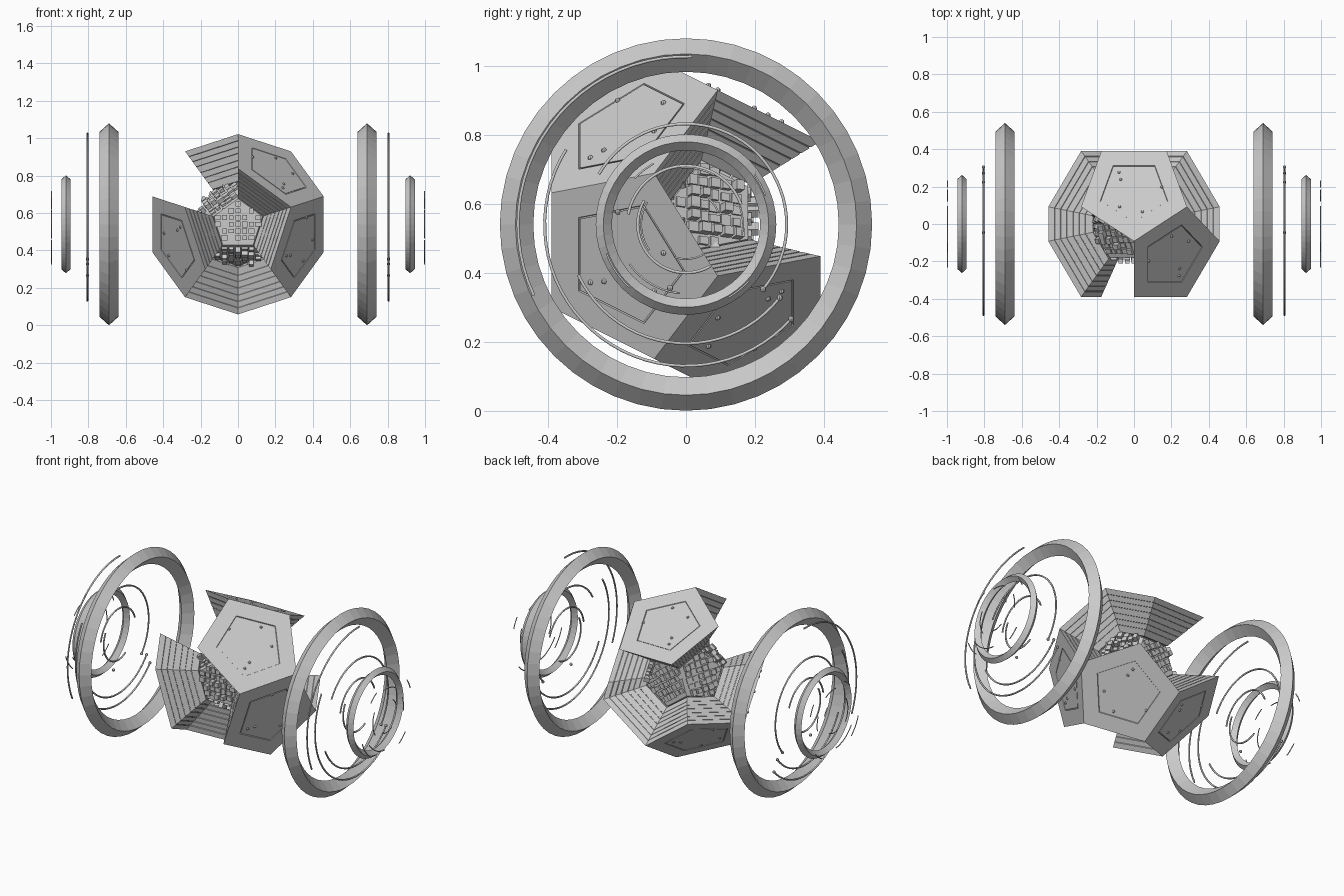
import bpy, bmesh, math, random
from mathutils import Vector, Matrix

if "Cube" in bpy.data.objects:
    bpy.data.objects.remove(bpy.data.objects["Cube"])
random.seed(4)

C = Vector((0, 0, 0.54))      # centre of body and rings
A = 0.35                      # dodecahedron edge length


def finish(bm, name):
    bmesh.ops.recalc_face_normals(bm, faces=bm.faces)
    me = bpy.data.meshes.new(name)
    bm.to_mesh(me)
    bm.free()
    ob = bpy.data.objects.new(name, me)
    bpy.context.collection.objects.link(ob)
    return ob


def polar(r, deg, y):
    a = math.radians(deg)
    return Vector((r * math.cos(a), y, r * math.sin(a)))


# Dodecahedron corners, with a five-fold axis along y
R1, R2, Y1, Y2 = 0.8507 * A, 1.3764 * A, 1.1135 * A, 0.2628 * A
CORNERS = []
for i in range(5):
    CORNERS += [polar(R1, 90 + 72 * i, -Y1), polar(R2, 90 + 72 * i, -Y2),
                polar(R1, 54 + 72 * i, Y1), polar(R2, 54 + 72 * i, Y2)]


def pentagon(n):
    """Ordered corners, centre and in-plane axes of the face with normal n."""
    vs = sorted(CORNERS, key=lambda v: -v.dot(n))[:5]
    c = sum(vs, Vector()) / 5
    u = (vs[0] - c).normalized()
    w = n.cross(u)
    vs.sort(key=lambda v: math.atan2((v - c).dot(w), (v - c).dot(u)))
    return vs, c, u, w


def ring_normal(deg, back):
    return polar(0.8944, deg, 0.4472 if back else -0.4472).normalized()


# Armour wedge: pentagonal frustum with panel groove and grooved side walls
def wedge(name, n):
    vs, c, u, w = pentagon(n)
    prof = [(1, .62), (.985, .62), (.985, .64), (1, .64), (1, 1)]
    for s in (.93, .86, .79, .71, .64, .57):
        prof += [(s, 1), (s - .002, .985), (s - .008, .985), (s - .01, 1)]
    prof += [(.48, 1)]
    bm = bmesh.new()
    rings = [[bm.verts.new(C + (c + (v - c) * k) * s) for v in vs] for s, k in prof]
    for a, b in zip(rings, rings[1:]):
        for i in range(5):
            j = (i + 1) % 5
            bm.faces.new((a[i], a[j], b[j], b[i]))
    bm.faces.new(rings[0])
    bm.faces.new(rings[-1])
    # rivets on the panel
    for ang, r in ((20, .13), (100, .15), (215, .14), (225, .1), (320, .12)):
        a = math.radians(ang)
        p = C + c + (u * math.cos(a) + w * math.sin(a)) * r
        bmesh.ops.create_uvsphere(bm, u_segments=8, v_segments=6, radius=.008,
                                  matrix=Matrix.Translation(p))
    finish(bm, name)


for i, (deg, back) in enumerate([(54, 0), (342, 0), (198, 0), (90, 1), (306, 1), (234, 1)]):
    wedge(f"armour_wedge_{i + 1}", ring_normal(deg, back))

# Core: small dodecahedron covered with uneven machine blocks
bm = bmesh.new()
normals = [Vector((0, -1, 0)), Vector((0, 1, 0))]
normals += [ring_normal(54 + 72 * i, 0) for i in range(5)]
normals += [ring_normal(90 + 72 * i, 1) for i in range(5)]
S = 0.46
for n in normals:
    vs, c, u, w = pentagon(n)
    bm.faces.new([bm.verts.new(C + v * S) for v in vs])
    frame = Matrix((u, w, n)).transposed().to_4x4()
    step = .036
    for i in range(-4, 5):
        for j in range(-4, 5):
            p = u * (i * step) + w * (j * step)
            inside = all((p - (v - c) * S).dot(((a + v) / 2 - c).normalized()) < -.008
                         for a, v in zip(vs, vs[1:] + vs[:1]))
            if not inside:
                continue
            h = random.choice((.008, .012, .018, .034))
            size = Matrix.Diagonal((random.uniform(.022, .034), random.uniform(.022, .034), h, 1))
            bmesh.ops.create_cube(bm, size=1, matrix=Matrix.Translation(
                C + c * S + p + n * h * .4) @ frame @ size)
bmesh.ops.remove_doubles(bm, verts=bm.verts, dist=1e-5)
finish(bm, "machine_core")


# Diamond-section ring around the x axis
def ring(name, x, half, radii, seg):
    bm = bmesh.new()
    ro, rm, ri = radii
    sec = [(0, ro), (half, rm), (0, ri), (-half, rm)]
    loops = []
    for k in range(seg):
        a = 2 * math.pi * k / seg
        loops.append([bm.verts.new(C + Vector((x + d, r * math.cos(a), r * math.sin(a))))
                      for d, r in sec])
    for k in range(seg):
        p, q = loops[k], loops[(k + 1) % seg]
        for i in range(4):
            j = (i + 1) % 4
            bm.faces.new((p[i], p[j], q[j], q[i]))
    finish(bm, name)


# Thin floating wire arcs: (radius, start angle, end angle) in the yz plane
def arcs(name, x, items, thick):
    cu = bpy.data.curves.new(name, 'CURVE')
    cu.dimensions = '3D'
    cu.bevel_depth = thick
    cu.bevel_resolution = 1
    cu.use_fill_caps = True
    for r, a0, a1 in items:
        cnt = max(4, int((a1 - a0) / 5))
        sp = cu.splines.new('POLY')
        sp.points.add(cnt)
        for k in range(cnt + 1):
            a = math.radians(a0 + (a1 - a0) * k / cnt)
            sp.points[k].co = (x, C.y + r * math.cos(a), C.z + r * math.sin(a), 1)
    ob = bpy.data.objects.new(name, cu)
    bpy.context.collection.objects.link(ob)


WIDE = [(.487, 88, 205), (.41, 148, 318), (.345, 205, 322), (.292, -40, 150),
        (.17, 20, 170), (.14, 150, 300)]
FINE = [(.245, 200, 228), (.245, 300, 318), (.245, 20, 36), (.2, 215, 265), (.2, 118, 138),
        (.165, -10, 20), (.165, 60, 95), (.13, 150, 215), (.1, 250, 300), (.1, 20, 50)]
for side, sx in (("left", -1), ("right", 1)):
    ring(f"large_ring_{side}", sx * .69, .05, (.54, .495, .443), 48)
    ring(f"small_ring_{side}", sx * .92, .025, (.262, .24, .215), 48)
    arcs(f"wire_arcs_{side}", sx * .805, WIDE, .005)
    arcs(f"outer_wire_dashes_{side}", sx * .997, FINE, .003)
    # end beads on the wire arcs
    bm = bmesh.new()
    for r, a in ((.41, 318), (.345, 322), (.292, -40), (.19, 256)):
        p = C + Vector((sx * .805, r * math.cos(math.radians(a)), r * math.sin(math.radians(a))))
        bmesh.ops.create_uvsphere(bm, u_segments=8, v_segments=6, radius=.009,
                                  matrix=Matrix.Translation(p))
    finish(bm, f"wire_beads_{side}")
